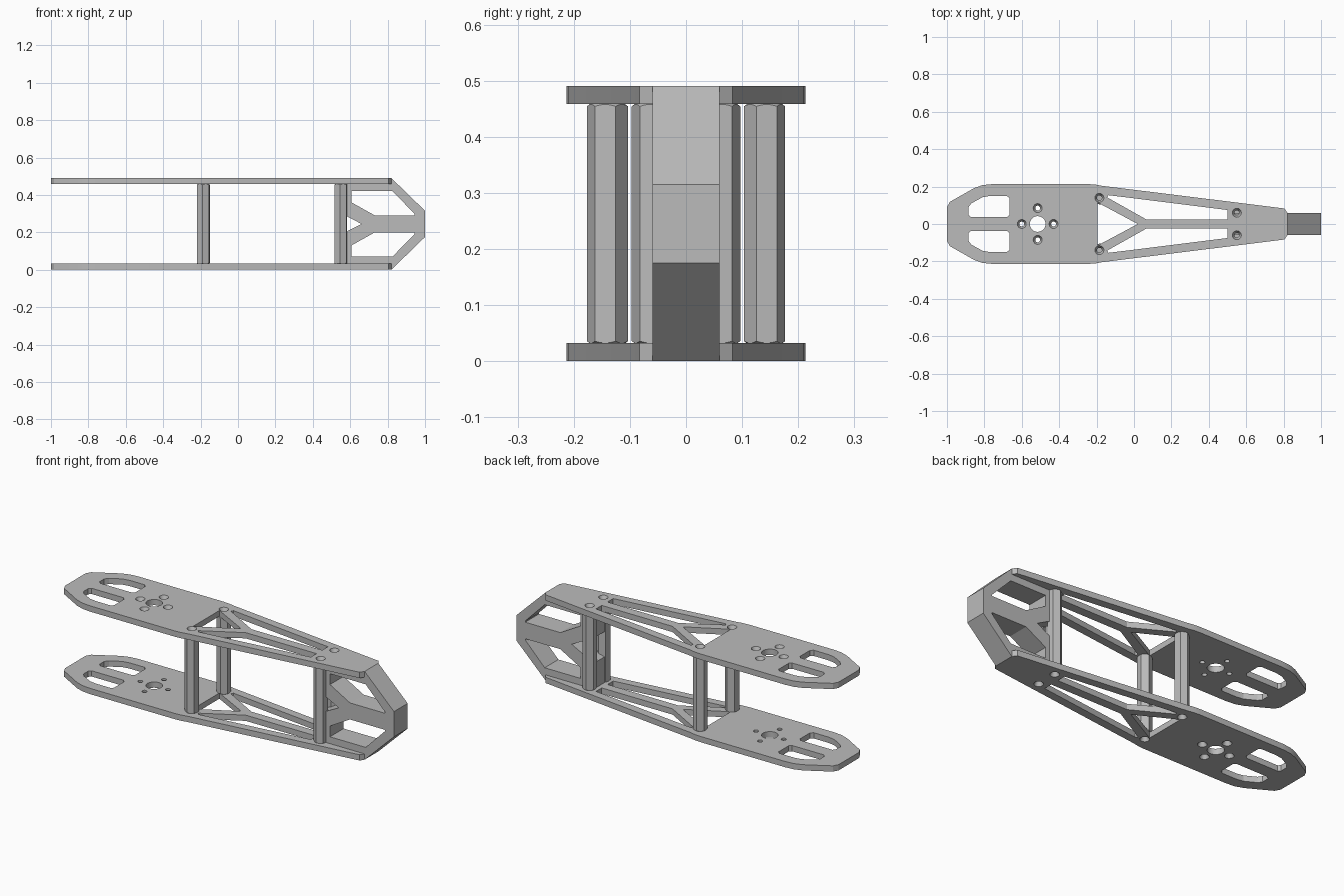
import bpy
import bmesh
from math import cos, sin, pi, radians

cube = bpy.data.objects.get("Cube")
if cube:
    bpy.data.objects.remove(cube, do_unlink=True)

HEIGHT, THICK = 0.49, 0.032
NOSE_HALF = 0.06
HOLE, SINK = 0.013, 0.024
SCREWS = [(x, s * y, s) for x, y in ((-0.185, 0.14), (0.55, 0.06)) for s in (1, -1)]

grey = bpy.data.materials.new("matte_grey")
grey.use_nodes = True
COLOUR = (0.5, 0.5, 0.5, 1)
grey.diffuse_color = COLOUR
shader = next(n for n in grey.node_tree.nodes if n.type == 'BSDF_PRINCIPLED')
shader.inputs["Base Color"].default_value = COLOUR


def add_solid(bm, rings):
    """Join equal-length point rings into a closed solid."""
    loops = [[bm.verts.new(p) for p in ring] for ring in rings]
    n = len(loops[0])
    bm.faces.new(loops[0][::-1])
    bm.faces.new(loops[-1])
    for low, high in zip(loops, loops[1:]):
        for i in range(n):
            j = (i + 1) % n
            bm.faces.new((low[i], low[j], high[j], high[i]))


def prism(bm, points, z0, z1):
    add_solid(bm, [[(x, y, z) for x, y in points] for z in (z0, z1)])


def side_prism(bm, points, half):
    add_solid(bm, [[(x, y, z) for x, z in points] for y in (half, -half)])


def lathe(bm, x, y, rings, sides=24, turn=0.0):
    add_solid(bm, [[(x + r * cos(turn + 2 * pi * i / sides),
                     y + r * sin(turn + 2 * pi * i / sides), z)
                    for i in range(sides)] for r, z in rings])


def make(name, bm):
    bmesh.ops.recalc_face_normals(bm, faces=bm.faces[:])
    mesh = bpy.data.meshes.new(name)
    bm.to_mesh(mesh)
    bm.free()
    mesh.materials.append(grey)
    obj = bpy.data.objects.new(name, mesh)
    bpy.context.collection.objects.link(obj)
    return obj


def cut(obj, bm, operation='DIFFERENCE'):
    """Apply a boolean with a temporary cutter."""
    cutter = make("cutter", bm)
    cutter.hide_render = True
    mod = obj.modifiers.new("cut", 'BOOLEAN')
    mod.operation, mod.solver, mod.object = operation, 'EXACT', cutter
    select(obj)
    bpy.ops.object.modifier_apply(modifier=mod.name)
    bpy.data.objects.remove(cutter, do_unlink=True)


def select(obj):
    bpy.ops.object.select_all(action='DESELECT')
    obj.select_set(True)
    bpy.context.view_layer.objects.active = obj


def flip(points, about=0.0):
    """Mirror the second coordinate, reversing the order."""
    return [(a, 2 * about - b) for a, b in reversed(points)]


# Plate outline and openings, upper half only
EDGE = [(0.82, 0.06), (0.805, 0.083), (-0.17, 0.204), (-0.2, 0.21), (-0.24, 0.213),
        (-0.76, 0.213), (-0.81, 0.208), (-0.855, 0.192), (-0.985, 0.118), (-1, 0.09)]
WINDOW = [(-0.665, 0.05), (-0.665, 0.138), (-0.68, 0.15), (-0.77, 0.15), (-0.81, 0.143),
          (-0.87, 0.11), (-0.885, 0.09), (-0.885, 0.05), (-0.873, 0.037), (-0.678, 0.037)]
SLOT = [(0.5, 0.025), (0.5, 0.075), (-0.135, 0.154), (-0.145, 0.143), (0.065, 0.025)]
TRIANGLE = [(0.02, 0), (-0.195, 0.115), (-0.195, -0.115)]


def plate(name, inner, outer):
    bm = bmesh.new()
    prism(bm, EDGE + flip(EDGE), min(inner, outer), max(inner, outer))
    obj = make(name, bm)

    over = 0.02
    low, high = min(inner, outer) - over, max(inner, outer) + over
    tool = bmesh.new()
    for shape in (WINDOW, SLOT):
        prism(tool, shape, low, high)
        prism(tool, flip(shape), low, high)
    prism(tool, TRIANGLE, low, high)
    lathe(tool, -0.515, 0, [(0.042, low), (0.042, high)], 32)
    # Countersunk holes, wide on the outer face
    step = 0.001 if outer > inner else -0.001
    rings = [(HOLE, inner - step), (HOLE, inner + 8 * step),
             (SINK, outer), (SINK, outer + step)]
    motor = [(-0.515 + 0.085 * cos(k * pi / 2), 0.085 * sin(k * pi / 2)) for k in range(4)]
    for x, y in motor + [s[:2] for s in SCREWS]:
        lathe(tool, x, y, rings)
    cut(obj, tool)
    return obj


parts = [plate("upper_plate", HEIGHT - THICK, HEIGHT), plate("lower_plate", THICK, 0)]

# Hexagonal standoffs with chamfered ends and blind screw bores
Z0, Z1 = THICK, HEIGHT - THICK
R_HEX, R_END, CHAMFER = 0.037, 0.0315, 0.005
for x, y, side in SCREWS:
    bm = bmesh.new()
    lathe(bm, x, y, [(R_HEX, Z0), (R_HEX, Z1)], 6, pi / 2 + side * radians(7))
    where = ("rear" if x < 0 else "front") + ("_left" if side > 0 else "_right")
    post = make("standoff_" + where, bm)
    barrel = bmesh.new()
    lathe(barrel, x, y, [(R_END, Z0), (0.0385, Z0 + CHAMFER),
                         (0.0385, Z1 - CHAMFER), (R_END, Z1)], 48)
    cut(post, barrel, 'INTERSECT')
    bores = bmesh.new()
    for end, depth in ((Z0, 0.08), (Z1, -0.08)):
        lathe(bores, x, y, [(HOLE, end - depth / 8), (HOLE, end + depth)])
    cut(post, bores)
    parts.append(post)

# Nose bracket joining the plates, with a forked central strut
MID = HEIGHT / 2
PROFILE = [(1, 0.315), (0.82, HEIGHT), (0.82, Z1), (0.525, Z1), (0.525, 0.315)]
OPENING = [(0.945, 0.291), (0.945, 0.298), (0.826, 0.42), (0.607, 0.42),
           (0.607, 0.36), (0.73, 0.291)]
bm = bmesh.new()
side_prism(bm, PROFILE + [(0.66, MID)] + flip(PROFILE, MID), NOSE_HALF)
nose = make("nose_bracket", bm)
tool = bmesh.new()
side_prism(tool, OPENING, 0.1)
side_prism(tool, flip(OPENING, MID), 0.1)
cut(nose, tool)
parts.append(nose)

# Smooth only the round holes and curves
for obj in parts:
    select(obj)
    bpy.ops.object.shade_smooth_by_angle(angle=radians(18))
